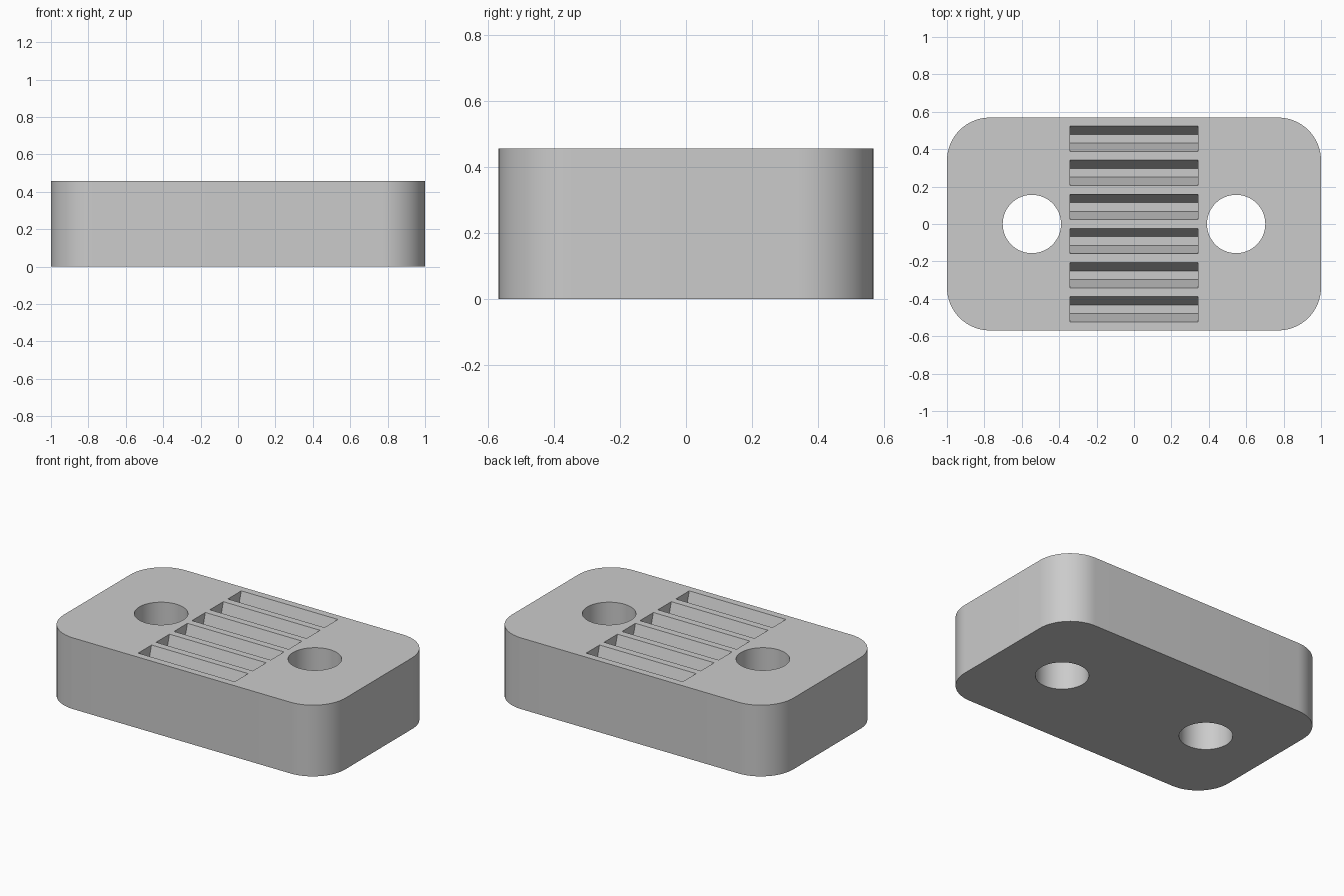
import bpy, bmesh, math
from mathutils import Matrix, Vector

old = bpy.data.objects.get("Cube")
if old:
    bpy.data.objects.remove(old, do_unlink=True)

LENGTH, WIDTH, HEIGHT = 2.0, 1.138, 0.457
CORNER = 0.23
HOLE_X, HOLE_R = 0.546, 0.156
GROOVES, PITCH, GROOVE_LEN = 6, 0.182, 0.686
TOP_HALF, FLOOR_HALF, DEPTH = 0.068, 0.023, 0.15

grey = bpy.data.materials.new("plain grey")
grey.use_nodes = True
colour = (0.6, 0.6, 0.6, 1)
grey.diffuse_color = colour
grey.node_tree.nodes["Principled BSDF"].inputs["Base Color"].default_value = colour


def make_object(name, bm):
    bmesh.ops.recalc_face_normals(bm, faces=bm.faces)
    mesh = bpy.data.meshes.new(name)
    bm.to_mesh(mesh)
    bm.free()
    mesh.materials.append(grey)
    obj = bpy.data.objects.new(name, mesh)
    bpy.context.collection.objects.link(obj)
    return obj


def add_groove(bm, y):
    """Tapered slot along x, carried a little above the top face."""
    over = 0.02
    mouth = TOP_HALF + over * (TOP_HALF - FLOOR_HALF) / DEPTH
    floor, top = HEIGHT - DEPTH, HEIGHT + over
    profile = [(-FLOOR_HALF, floor), (FLOOR_HALF, floor), (mouth, top), (-mouth, top)]
    face = bm.faces.new([bm.verts.new((-GROOVE_LEN / 2, y + dy, z)) for dy, z in profile])
    out = bmesh.ops.extrude_face_region(bm, geom=[face])
    moved = [v for v in out["geom"] if isinstance(v, bmesh.types.BMVert)]
    bmesh.ops.translate(bm, verts=moved, vec=Vector((GROOVE_LEN, 0, 0)))


# Block with rounded vertical corners
bm = bmesh.new()
size = Matrix.Diagonal((LENGTH, WIDTH, HEIGHT, 1))
bmesh.ops.create_cube(bm, size=1, matrix=Matrix.Translation((0, 0, HEIGHT / 2)) @ size)
uprights = [e for e in bm.edges if abs(e.verts[0].co.z - e.verts[1].co.z) > 0.1]
bmesh.ops.bevel(bm, geom=uprights, offset=CORNER, segments=16, profile=0.5, affect='EDGES')
block = make_object("clamp_block", bm)

# Cutters: two through holes and a row of tapered grooves
bm = bmesh.new()
for side in (-1, 1):
    bmesh.ops.create_cone(bm, cap_ends=True, segments=64, radius1=HOLE_R, radius2=HOLE_R,
                          depth=HEIGHT * 2,
                          matrix=Matrix.Translation((side * HOLE_X, 0, HEIGHT / 2)))
for i in range(GROOVES):
    add_groove(bm, (i - (GROOVES - 1) / 2) * PITCH)
cutter = make_object("hole_and_groove_cutter", bm)
cutter.hide_render = True

# Cut the block, then drop the cutter
cut = block.modifiers.new("cut", 'BOOLEAN')
cut.operation = 'DIFFERENCE'
cut.solver = 'EXACT'
cut.object = cutter
bpy.ops.object.select_all(action='DESELECT')
block.select_set(True)
bpy.context.view_layer.objects.active = block
bpy.ops.object.modifier_apply(modifier=cut.name)
bpy.data.objects.remove(cutter, do_unlink=True)
bpy.ops.object.shade_smooth_by_angle(angle=math.radians(30))
